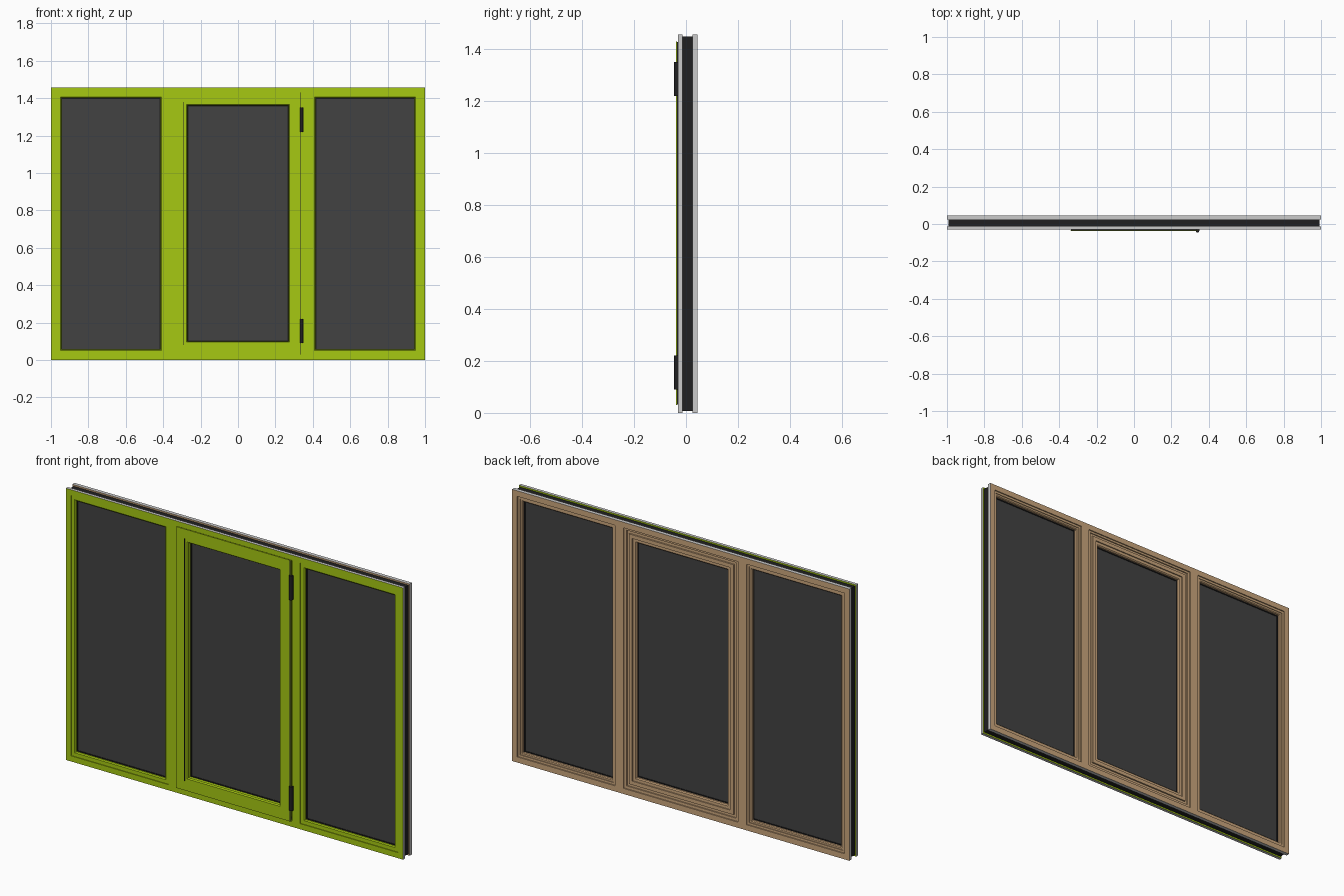
import bpy
import bmesh

cube = bpy.data.objects.get("Cube")
if cube:
    bpy.data.objects.remove(cube, do_unlink=True)


def material(name, r, g, b, rough=0.6):
    m = bpy.data.materials.new(name)
    m.use_nodes = True
    m.diffuse_color = (r, g, b, 1)
    node = m.node_tree.nodes["Principled BSDF"]
    node.inputs["Base Color"].default_value = (r, g, b, 1)
    node.inputs["Roughness"].default_value = rough
    return m


GREEN = material("lime green paint", 0.38, 0.58, 0.006)
TAN = material("tan wood", 0.60, 0.385, 0.205)
GREY = material("bare aluminium", 0.60, 0.60, 0.60)
BLACK = material("black rubber", 0.014, 0.014, 0.015)
GLASS = material("dark glass", 0.054, 0.054, 0.054)


def finish(name, bm, *mats):
    bmesh.ops.recalc_face_normals(bm, faces=bm.faces)
    mesh = bpy.data.meshes.new(name)
    bm.to_mesh(mesh)
    bm.free()
    for m in mats:
        mesh.materials.append(m)
    obj = bpy.data.objects.new(name, mesh)
    bpy.context.collection.objects.link(obj)
    return obj


def ring(name, rect, profile, mat, outer_mat=None):
    """Mitred rectangular frame; profile points are (inset, y)."""
    x0, x1, z0, z1 = rect
    bm = bmesh.new()
    loops = []
    for d, y in profile:
        corners = ((x0 + d, z0 + d), (x1 - d, z0 + d),
                   (x1 - d, z1 - d), (x0 + d, z1 - d))
        loops.append([bm.verts.new((x, y, z)) for x, z in corners])
    n = len(loops)
    for i in range(n):
        a, b = loops[i], loops[(i + 1) % n]
        for k in range(4):
            j = (k + 1) % 4
            f = bm.faces.new((a[k], a[j], b[j], b[k]))
            # the closing profile edge is the outer side
            f.material_index = 1 if outer_mat and i == n - 1 else 0
    return finish(name, bm, mat, *([outer_mat] if outer_mat else []))


def flat(d0, d1, y0, y1):
    return [(d0, y0), (d1, y0), (d1, y1), (d0, y1)]


def box(name, x0, x1, y0, y1, z0, z1, mat):
    bm = bmesh.new()
    bmesh.ops.create_cube(bm, size=1)
    for v in bm.verts:
        v.co.x = x0 if v.co.x < 0 else x1
        v.co.y = y0 if v.co.y < 0 else y1
        v.co.z = z0 if v.co.z < 0 else z1
    return finish(name, bm, mat)


def shrink(rect, d):
    return (rect[0] + d, rect[1] - d, rect[2] + d, rect[3] - d)


# Depth layers, front to back
HEIGHT = 1.456
FRONT, BREAK_FRONT, BREAK_BACK, BACK = -0.03, -0.013, 0.025, 0.045
GLASS_FRONT, GLASS_BACK = -0.012, 0.018
RIM = 0.03

# Outer frame: painted front, dark thermal break, wooden back
OUTER = (-1, 1, 0, HEIGHT)
ring("frame_front", OUTER, flat(0, RIM, FRONT, BREAK_FRONT), GREEN, GREY)
ring("frame_thermal_break", OUTER,
     flat(0.008, RIM, BREAK_FRONT, BREAK_BACK), BLACK)
ring("frame_back", OUTER,
     [(0, BACK), (RIM, BACK), (RIM, BREAK_BACK), (0, BREAK_BACK)], TAN, GREY)


def glazing(name, pane):
    """Glass with a thin rubber seal on both faces."""
    x0, x1, z0, z1 = shrink(pane, -0.01)
    box(name + "_glass", x0, x1, GLASS_FRONT, GLASS_BACK, z0, z1, GLASS)
    ring(name + "_seal", pane,
         flat(-0.006, 0.005, GLASS_FRONT - 0.003, GLASS_BACK + 0.003), BLACK)


for side, s in (("left", 1), ("right", -1)):
    # Mullions
    a, b = sorted((0.34 * s, 0.39 * s))
    z0, z1 = RIM, HEIGHT - RIM
    box(side + "_mullion_front", a, b, FRONT, BREAK_FRONT, z0, z1, GREEN)
    box(side + "_mullion_core", a, b, BREAK_FRONT, BREAK_BACK, z0, z1, BLACK)
    box(side + "_mullion_back", a, b, BREAK_BACK, BACK, z0, z1, TAN)

    # Fixed side lights with bevelled beads
    a, b = sorted((0.39 * s, 0.97 * s))
    light = (a, b, z0, z1)
    ring(side + "_bead_front", light,
         [(0, -0.026), (0.02, -0.026), (0.025, -0.021),
          (0.025, GLASS_FRONT), (0, GLASS_FRONT)], GREEN)
    ring(side + "_bead_back", light,
         [(0, 0.039), (0.012, 0.039), (0.012, 0.035), (0.021, 0.035),
          (0.025, 0.031), (0.025, GLASS_BACK), (0, GLASS_BACK)], TAN)
    glazing(side + "_light", shrink(light, 0.025))

# Opening sash: overlapping front flange, seal and stepped wooden back
SASH = (-0.34, 0.34, 0.03, 1.43)
ring("sash_front", SASH,
     [(0, -0.038), (0.065, -0.038), (0.07, -0.032), (0.07, GLASS_FRONT),
      (0.012, GLASS_FRONT), (0.012, -0.034), (0, -0.034)], GREEN)
ring("sash_seal", SASH, flat(0.002, 0.02, -0.034, FRONT), BLACK)
ring("sash_back", SASH,
     [(0, 0.039), (0.015, 0.039), (0.015, 0.033), (0.03, 0.033),
      (0.03, 0.041), (0.05, 0.041), (0.05, 0.035), (0.065, 0.035),
      (0.07, 0.030), (0.07, GLASS_BACK), (0, GLASS_BACK)], TAN)
glazing("sash", shrink(SASH, 0.07))

# Dark joint lines at the hinge side and the closing side
box("hinge_joint", 0.333, 0.338, -0.0385, -0.034, 0.03, 1.43, BLACK)
box("closing_joint", -0.292, -0.289, -0.0385, -0.036, 0.08, 1.38, BLACK)

# Hinges: round barrel on a flat leaf
for label, z in (("lower", 0.155), ("upper", 1.285)):
    box(label + "_hinge_leaf", 0.331, 0.349, -0.038, FRONT,
        z - 0.065, z + 0.065, BLACK)
    bpy.ops.mesh.primitive_cylinder_add(vertices=16, radius=0.009, depth=0.13,
                                        location=(0.34, -0.037, z))
    barrel = bpy.context.object
    barrel.name = label + "_hinge_barrel"
    barrel.data.materials.append(BLACK)
    bpy.ops.object.shade_smooth_by_angle()
